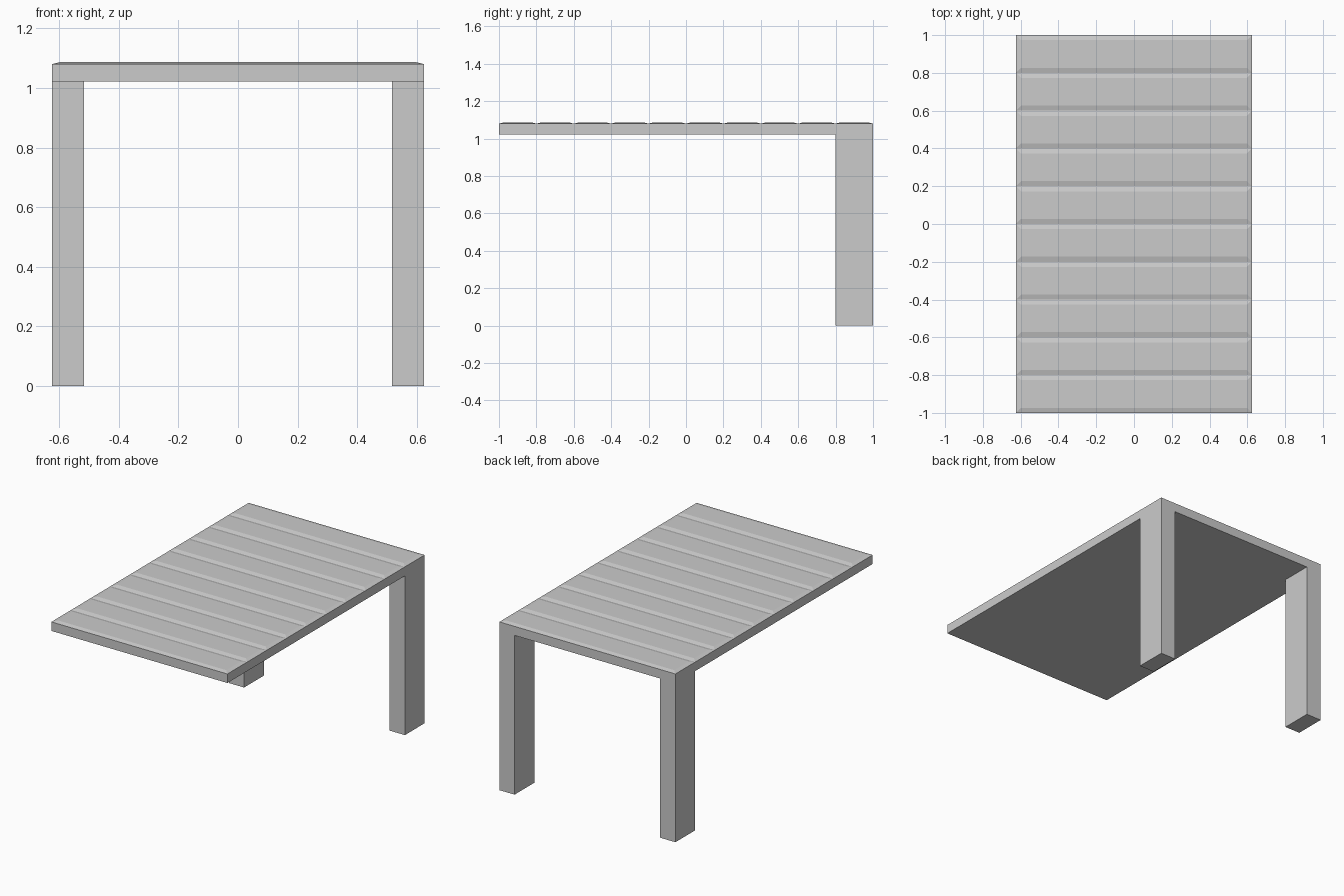
import bpy, bmesh
from mathutils import Matrix

if "Cube" in bpy.data.objects:
    bpy.data.objects.remove(bpy.data.objects["Cube"])

HALF_W, HALF_L = 0.625, 1.0
DECK_BOTTOM, DECK_SIDE_TOP = 1.022, 1.08
PLANKS, BEVEL, RAISE = 10, 0.027, 0.007
LEG_W, LEG_D = 0.108, 0.2


def box(bm, x0, x1, y0, y1, z0, z1):
    size = Matrix.Diagonal((x1 - x0, y1 - y0, z1 - z0, 1))
    centre = Matrix.Translation(((x0 + x1) / 2, (y0 + y1) / 2, (z0 + z1) / 2))
    bmesh.ops.create_cube(bm, size=1, matrix=centre @ size)


def add_object(name, bm):
    bmesh.ops.recalc_face_normals(bm, faces=bm.faces[:])
    mesh = bpy.data.meshes.new(name)
    bm.to_mesh(mesh)
    bm.free()
    obj = bpy.data.objects.new(name, mesh)
    bpy.context.collection.objects.link(obj)
    return obj


# Deck: one slab cut into planks, each with a raised, bevelled top
bm = bmesh.new()
box(bm, -HALF_W, HALF_W, -HALF_L, HALF_L, DECK_BOTTOM, DECK_SIDE_TOP)
top = max(bm.faces, key=lambda f: f.calc_center_median().z)
cut_edges = [e for e in top.edges if abs(e.verts[0].co.y - e.verts[1].co.y) > 1]
bmesh.ops.subdivide_edges(bm, edges=cut_edges, cuts=PLANKS - 1)
bm.normal_update()
tops = [f for f in bm.faces if f.normal.z > 0.9]
bmesh.ops.inset_individual(bm, faces=tops, thickness=BEVEL, depth=RAISE,
                           use_even_offset=True)
add_object("plank_deck", bm)

# Legs: a pair under the back plank, flush with the deck sides
bm = bmesh.new()
box(bm, HALF_W - LEG_W, HALF_W, HALF_L - LEG_D, HALF_L, 0, DECK_BOTTOM)
legs = add_object("back_legs", bm)
mirror = legs.modifiers.new("Mirror", 'MIRROR')
mirror.use_mirror_merge = False
